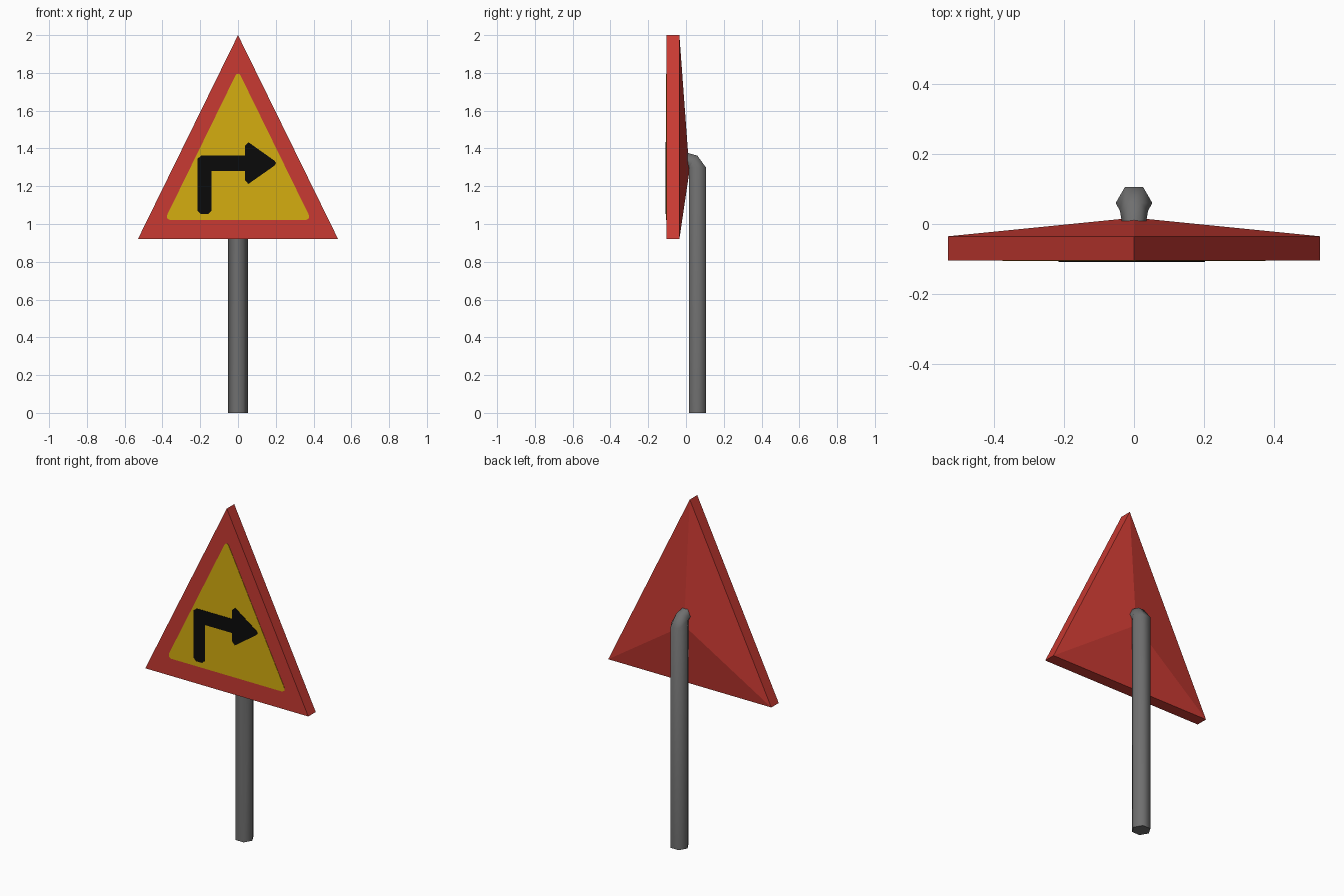
import bpy, math

if "Cube" in bpy.data.objects:
    bpy.data.objects.remove(bpy.data.objects["Cube"])


def material(name, rgb):
    m = bpy.data.materials.new(name)
    m.diffuse_color = (*rgb, 1)
    m.use_nodes = True
    m.node_tree.nodes["Principled BSDF"].inputs["Base Color"].default_value = m.diffuse_color
    return m


red = material("sign red", (0.58, 0.042, 0.032))
yellow = material("panel yellow", (0.66, 0.42, 0.005))
black = material("arrow black", (0.003, 0.003, 0.003))
grey = material("pole grey", (0.16, 0.16, 0.16))


def make(name, verts, faces, mat):
    me = bpy.data.meshes.new(name)
    me.from_pydata(verts, [], faces)
    me.materials.append(mat)
    ob = bpy.data.objects.new(name, me)
    bpy.context.collection.objects.link(ob)
    return ob


def plate(name, outline, front, back, mat):
    """Counter-clockwise (x, z) outline extruded from front to back."""
    n = len(outline)
    verts = [(x, y, z) for y in (front, back) for x, z in outline]
    faces = [tuple(range(n)), tuple(range(2 * n - 1, n - 1, -1))]
    faces += [(i, i + n, (i + 1) % n + n, (i + 1) % n) for i in range(n)]
    return make(name, verts, faces, mat)


# Triangular board with a shallow pyramid on the back
FRONT, RIM = -0.104, -0.035
tri = [(-0.53, 0.92), (0.53, 0.92), (0, 2.0)]
verts = [(x, y, z) for y in (FRONT, RIM) for x, z in tri] + [(0, 0.018, 1.28)]
faces = [(0, 1, 2)]
for i in range(3):
    j = (i + 1) % 3
    faces += [(i, i + 3, j + 3, j), (i + 3, 6, j + 3)]
make("sign_board", verts, faces, red)

# Yellow panel with clipped corners
plate("yellow_panel",
      [(-0.362, 1.022), (0.362, 1.022), (0.375, 1.03), (0.375, 1.048),
       (0.014, 1.785), (0.006, 1.795), (-0.006, 1.795), (-0.014, 1.785),
       (-0.375, 1.048), (-0.375, 1.03)],
      FRONT - 0.002, FRONT + 0.002, yellow)

# Right-turn arrow
plate("turn_arrow",
      [(-0.215, 1.07), (-0.197, 1.052), (-0.158, 1.052), (-0.14, 1.07),
       (-0.14, 1.28), (0.038, 1.28), (0.038, 1.23), (0.055, 1.212),
       (0.192, 1.308), (0.202, 1.322), (0.192, 1.336), (0.055, 1.433),
       (0.038, 1.415), (0.038, 1.362), (-0.195, 1.362), (-0.215, 1.345)],
      FRONT - 0.004, FRONT, black)

# Six-sided pole whose top bends forward into the board
# rings: centre y, centre z, half width x, half depth y, half depth z
rings = [(0.06, 0.0, 0.052, 0.045, 0.0),
         (0.06, 1.30, 0.052, 0.045, 0.0),
         (0.037, 1.33, 0.040, 0.023, 0.032),
         (0.003, 1.34, 0.034, 0.0, 0.038)]
verts, faces = [], []
for cy, cz, rx, dy, dz in rings:
    for k in range(6):
        a = k * math.pi / 3
        s = math.sin(a) / math.sin(math.pi / 3)
        verts.append((rx * math.cos(a), cy + dy * s, cz + dz * s))
for r in range(len(rings) - 1):
    for k in range(6):
        a, b = r * 6 + k, r * 6 + (k + 1) % 6
        faces.append((a, b, b + 6, a + 6))
faces += [tuple(range(5, -1, -1)), tuple(range(18, 24))]
pole = make("pole", verts, faces, grey)
bpy.context.view_layer.objects.active = pole
pole.select_set(True)
bpy.ops.object.shade_smooth_by_angle(angle=math.radians(65))
